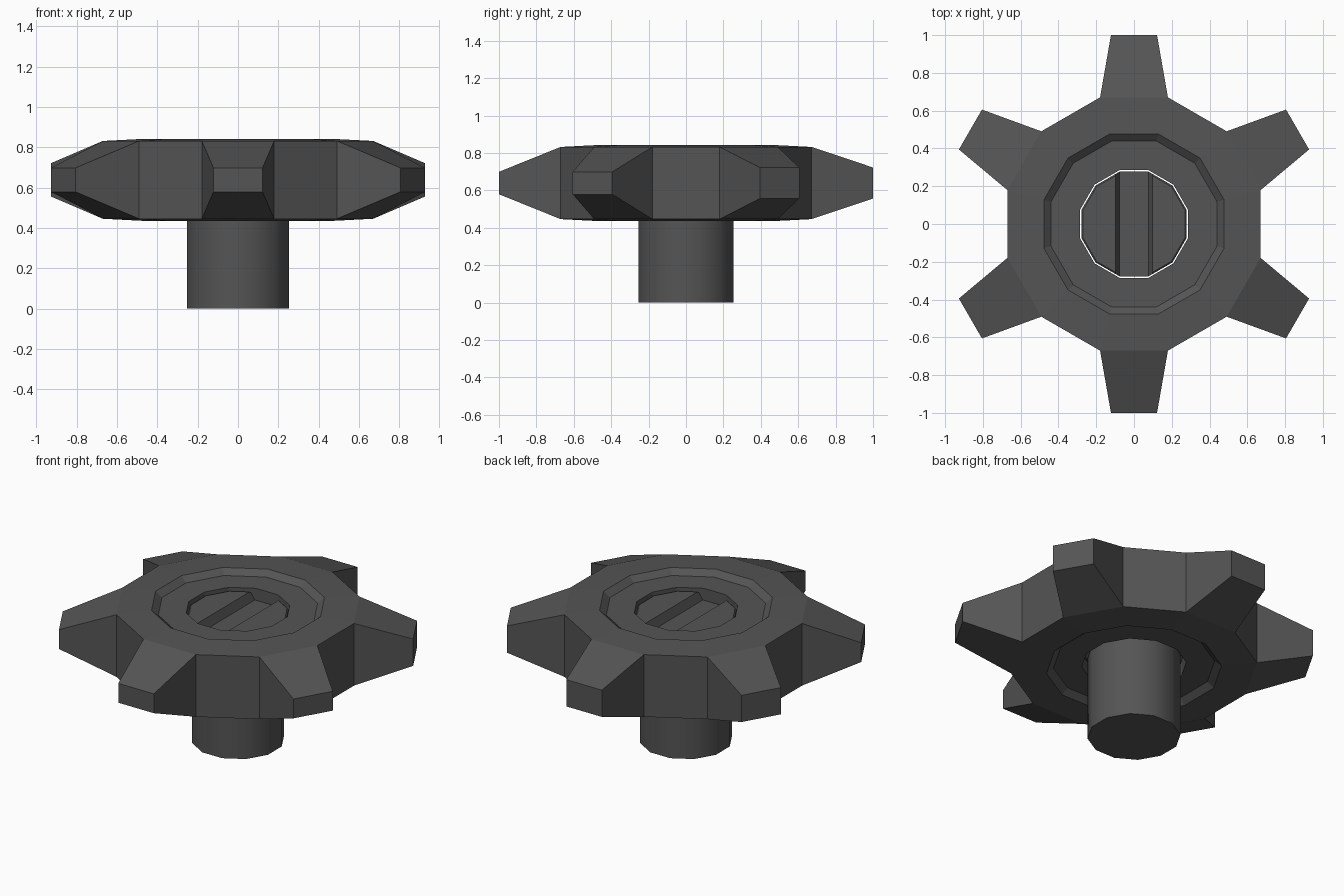
import bpy, bmesh, math
from mathutils import Vector

if "Cube" in bpy.data.objects:
    bpy.data.objects.remove(bpy.data.objects["Cube"])

SIDES = 12
steel = bpy.data.materials.new("dark grey metal")
steel.diffuse_color = (0.09, 0.09, 0.09, 1)
steel.use_nodes = True
steel.node_tree.nodes["Principled BSDF"].inputs["Base Color"].default_value = steel.diffuse_color


def finish(bm, name):
    bmesh.ops.recalc_face_normals(bm, faces=bm.faces)
    mesh = bpy.data.meshes.new(name)
    bm.to_mesh(mesh)
    bm.free()
    mesh.materials.append(steel)
    obj = bpy.data.objects.new(name, mesh)
    bpy.context.collection.objects.link(obj)
    return obj


def lathe(profile, closed):
    """Revolve (radius, z) points; open profiles get flat end caps."""
    bm = bmesh.new()
    rings = []
    for r, z in profile:
        rings.append([bm.verts.new((r * math.cos(a), r * math.sin(a), z))
                      for a in (math.radians(15 + 30 * i) for i in range(SIDES))])
    n = len(rings)
    for k in range(n if closed else n - 1):
        lo, hi = rings[k], rings[(k + 1) % n]
        for i in range(SIDES):
            j = (i + 1) % SIDES
            bm.faces.new((lo[i], lo[j], hi[j], hi[i]))
    if not closed:
        bm.faces.new(rings[0])
        bm.faces.new(rings[-1])
    return bm


# Wheel: ring with recessed faces and a centre hole
bm = lathe([(.694, .446), (.694, .832), (.494, .842), (.455, .81), (.295, .81),
            (.295, .468), (.455, .468), (.494, .436)], True)

# Teeth: every other rim face pulled out and tapered
bm.normal_update()
rim = [f for f in bm.faces if f.calc_center_median().to_2d().length > .66]
for f in rim:
    c = f.calc_center_median()
    ang = math.degrees(math.atan2(c.y, c.x))
    if round((ang - 30) / 30) % 2:
        continue
    out = Vector((c.x, c.y, 0)).normalized()
    side = Vector((-out.y, out.x, 0))
    half = .083 if c.y > 0 else .06
    tip = bmesh.ops.extrude_discrete_faces(bm, faces=[f])["faces"][0]
    for v in tip.verts:
        s = .122 if v.co.dot(side) > 0 else -.122
        z = .639 + (half if v.co.z > .64 else -half)
        v.co = out + side * s + Vector((0, 0, z))
finish(bm, "toothed_wheel")

# Shaft with a wider slotted head sitting in the wheel hole
shaft = finish(lathe([(.262, 0), (.262, .52), (.288, .54), (.288, .785),
                      (.28, .793)], False), "slotted_shaft")
for p in shaft.data.polygons:
    p.use_smooth = abs(p.normal.z) < .5 and p.center.z < .5

# Slot cutter, slightly narrower at the bottom
bm = bmesh.new()
bmesh.ops.create_cube(bm, size=1)
for v in bm.verts:
    top = v.co.z > 0
    v.co = Vector((math.copysign(.102 if top else .078, v.co.x), v.co.y,
                   .80 if top else .74))
cutter = finish(bm, "slot_cutter")
cutter.hide_render = True
cutter.hide_set(True)
cut = shaft.modifiers.new("slot", 'BOOLEAN')
cut.operation = 'DIFFERENCE'
cut.solver = 'EXACT'
cut.object = cutter
